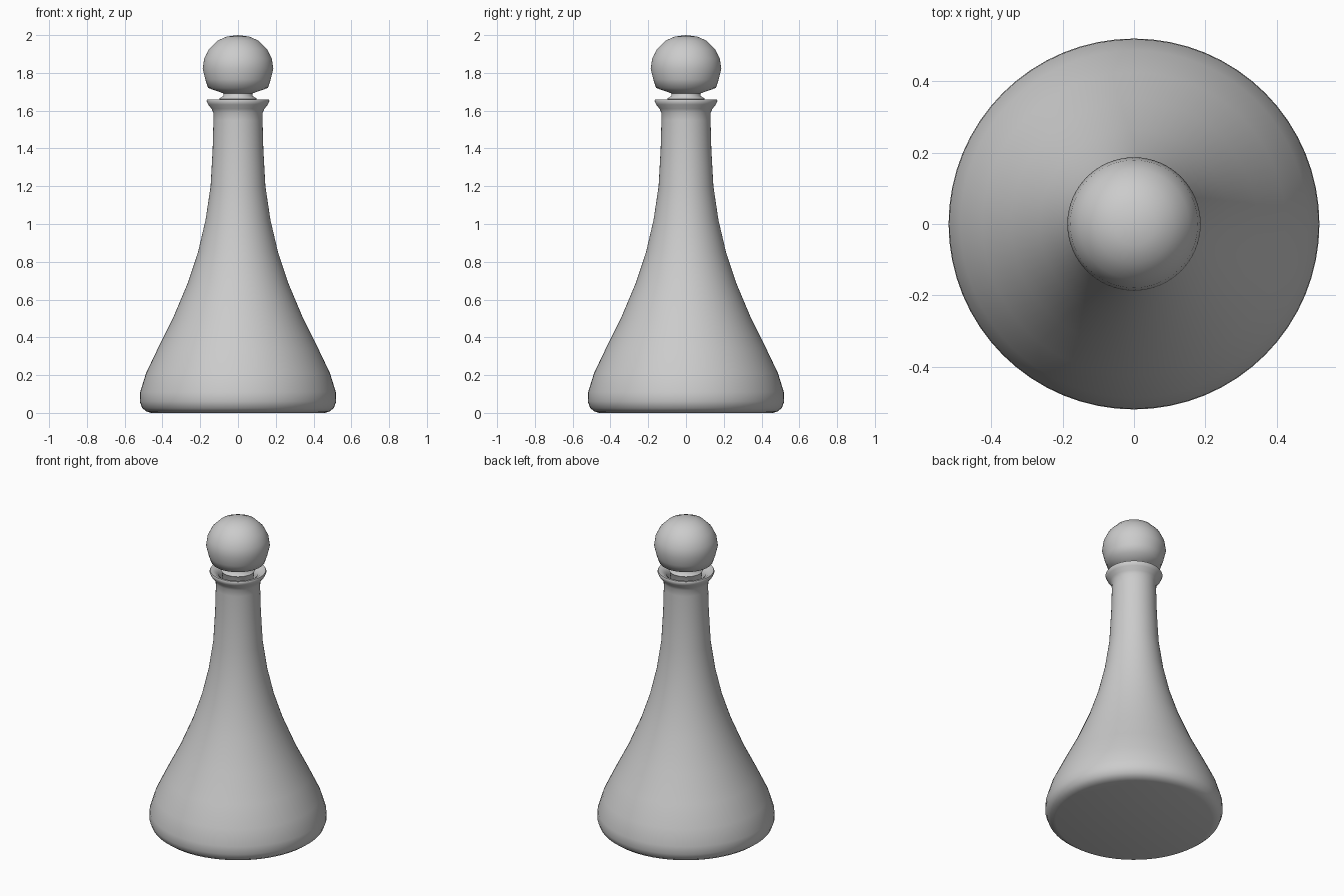
import bpy, bmesh, math

if "Cube" in bpy.data.objects:
    bpy.data.objects.remove(bpy.data.objects["Cube"])

def lathe(name, profile, segments=64, angle=60):
    """Spin an (r, z) profile around the z axis into a smooth object."""
    bm = bmesh.new()
    verts = [bm.verts.new((r, 0, z)) for r, z in profile]
    edges = [bm.edges.new(p) for p in zip(verts, verts[1:])]
    bmesh.ops.spin(bm, geom=verts + edges, cent=(0, 0, 0), axis=(0, 0, 1),
                   angle=math.tau, steps=segments, use_duplicate=False)
    bmesh.ops.remove_doubles(bm, verts=bm.verts[:], dist=0.0005)
    bmesh.ops.recalc_face_normals(bm, faces=bm.faces[:])
    mesh = bpy.data.meshes.new(name)
    bm.to_mesh(mesh)
    bm.free()
    obj = bpy.data.objects.new(name, mesh)
    bpy.context.collection.objects.link(obj)
    bpy.ops.object.select_all(action='DESELECT')
    obj.select_set(True)
    bpy.context.view_layer.objects.active = obj
    bpy.ops.object.shade_smooth_by_angle(angle=math.radians(angle))
    return obj

# Flared bottle: base, conical body, slim neck, rolled lip and mouth
lathe("bottle", [
    (0, 0), (0.46, 0), (0.485, 0.008), (0.507, 0.025), (0.52, 0.06),
    (0.518, 0.11), (0.487, 0.21), (0.425, 0.34), (0.345, 0.50),
    (0.265, 0.69), (0.212, 0.85), (0.172, 1.02), (0.145, 1.20),
    (0.134, 1.40), (0.13, 1.55), (0.131, 1.59), (0.14, 1.61),
    (0.158, 1.632), (0.167, 1.652), (0.163, 1.66), (0.145, 1.658),
    (0.118, 1.64), (0.105, 1.61), (0.102, 1.50), (0, 1.50)])

# Ball stopper: plug, small flange, pinched waist and ball
lathe("stopper", [
    (0, 1.53), (0.085, 1.53), (0.095, 1.655), (0.10, 1.663), (0.078, 1.678),
    (0.078, 1.692), (0.158, 1.72), (0.173, 1.765), (0.187, 1.822),
    (0.179, 1.875), (0.154, 1.926), (0.11, 1.97), (0.06, 1.992), (0, 2.0)])
